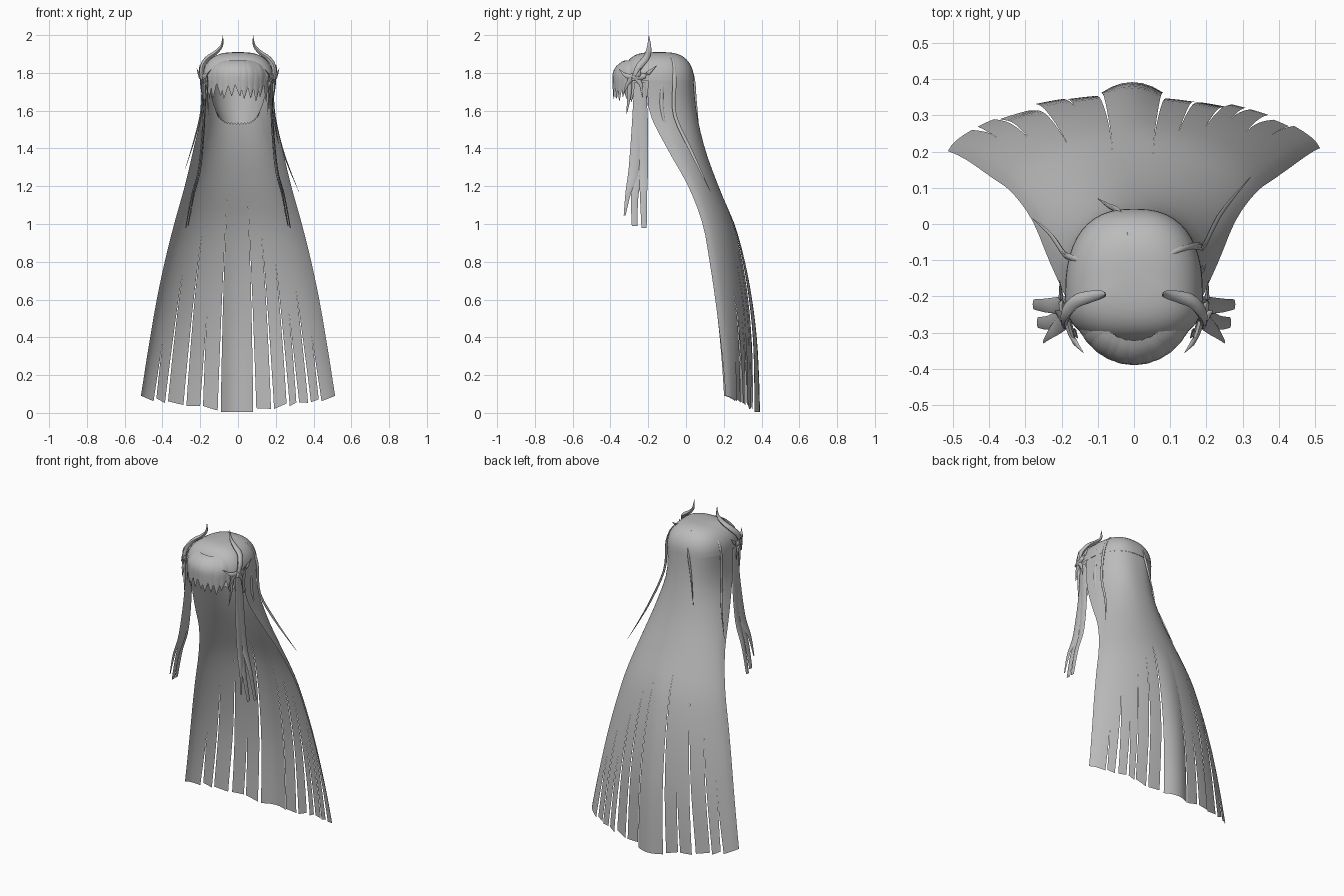
import bpy, bmesh, math, random
from mathutils import Vector

if "Cube" in bpy.data.objects:
    bpy.data.objects.remove(bpy.data.objects["Cube"])

random.seed(4)
mat = bpy.data.materials.new("ash_grey")
mat.diffuse_color = (0.5, 0.5, 0.5, 1)
mat.use_nodes = True
mat.node_tree.nodes["Principled BSDF"].inputs["Base Color"].default_value = mat.diffuse_color


def finish(name, bm, angle=50):
    """Turn a bmesh into a smooth shaded object."""
    bmesh.ops.remove_doubles(bm, verts=bm.verts, dist=1e-4)
    me = bpy.data.meshes.new(name)
    bm.to_mesh(me)
    bm.free()
    me.materials.append(mat)
    ob = bpy.data.objects.new(name, me)
    bpy.context.collection.objects.link(ob)
    bpy.context.view_layer.objects.active = ob
    ob.select_set(True)
    bpy.ops.object.shade_smooth_by_angle(angle=math.radians(angle))
    ob.select_set(False)
    return ob


def grid(bm, rows):
    """Skin a list of equal-length point rows."""
    vs = [[bm.verts.new(p) for p in r] for r in rows]
    for a, b in zip(vs, vs[1:]):
        for i in range(len(a) - 1):
            bm.faces.new((a[i], b[i], b[i + 1], a[i + 1]))


def spline(pts, t):
    """Catmull-Rom sample of tuples, t from 0 to 1."""
    n = len(pts) - 1
    i = min(int(t * n), n - 1)
    f = t * n - i
    p0, p1, p2, p3 = (pts[max(0, min(n, i + k))] for k in (-1, 0, 1, 2))
    return [0.5 * (2 * b + (c - a) * f + (2 * a - 5 * b + 4 * c - d) * f * f
                   + (3 * b - a - 3 * c + d) * f ** 3) for a, b, c, d in zip(p0, p1, p2, p3)]


def tube(bm, pts, steps=12, sides=6, flat=1.0, side=1):
    """Sweep a tapered tube; each point is x, y, z, radius. flat thins it across x."""
    samples = [spline(pts, k / steps) for k in range(steps + 1)]
    ctr = [Vector((s[0] * side, s[1], s[2])) for s in samples]
    rows = []
    for k, c in enumerate(ctr):
        d = (ctr[min(k + 1, steps)] - ctr[max(k - 1, 0)]).normalized()
        ref = Vector((0, 1, 0)) if abs(d.y) < 0.8 else Vector((0, 0, 1))
        a = (ref - d * ref.dot(d)).normalized()
        b = d.cross(a)
        r = max(samples[k][3], 0.0006)
        rows.append([c + a * r * math.cos(j * math.tau / sides)
                     + b * r * flat * math.sin(j * math.tau / sides) for j in range(sides + 1)])
    grid(bm, rows)


# Outline of the long hair: height, half width, front edge y, back y
OUT = [(1.8, .19, -.2, .038), (1.6, .192, -.195, .055), (1.4, .235, -.10, .10),
       (1.2, .282, .012, .172), (1.0, .338, .088, .253), (.8, .388, .125, .302), (.6, .43, .155, .333),
       (.4, .465, .18, .351), (.2, .497, .2, .356), (0, .524, .212, .355)]


def power(v, e):
    return math.copysign(abs(v) ** e, v)


def hair_point(u, z, push=0):
    """Point on the long hair surface, u from -1 to 1 across."""
    _, X, yf, yb = spline(OUT, (1.8 - z) / 1.8)
    k = min(1, max(0, 1.75 - z) / .7)
    th = math.asin(max(-1, min(1, u)))
    return Vector((X * power(math.sin(th), .8 + .2 * k),
                   yf + (yb - yf) * max(0, math.cos(th)) ** (.8 + .58 * k) + push, z))


# Long back hair, cut into strips that part towards the tips
edges = [-1, -.85, -.73, -.54, -.37, -.19, .17, .35, .51, .61, .73, .84, 1]
slits = [0, .35, .75, .95, .5, 1.1, 1.1, .95, .8, .5, .65, .4, 0]
heights = [1.76 - .0683 * k for k in range(25)]
bm = bmesh.new()
for k in range(len(edges) - 1):
    l, r = edges[k], edges[k + 1]
    push, slant = random.uniform(-.01, .006), random.uniform(-.02, .02)
    middle = k == 5
    rows = []
    for z in heights + [None]:
        row = []
        for j in range(7):
            f = j / 6
            zz = z
            if z is None:
                um = l + (r - l) * f
                zz = .004 if middle else max(.003, .008 + .075 * abs(um) ** 1.2 + slant * (f - .5))
            gl = .016 * max(0, 1 - zz / slits[k]) if slits[k] else 0
            gr = .016 * max(0, 1 - zz / slits[k + 1]) if slits[k + 1] else 0
            u = (l + gl) * (1 - f) + (r - gr) * f
            if middle:
                # the middle strip bows outwards
                p = (.01 + .027 * (1 - (2 * f - 1) ** 2)) * max(0, 1 - zz / 1.1)
            else:
                p = push * min(1, 1.4 * max(0, 1 - zz / .5))
            row.append(hair_point(u, zz, p))
        rows.append(row)
    grid(bm, rows)
finish("long_back_hair", bm)

# Crown of the head, fuller at the brow
bm = bmesh.new()
rows = []
for k in range(13):
    phi = k / 12 * math.pi / 2
    row = []
    for j in range(49):
        t = j / 48 * math.tau
        s, c = math.sin(t), math.cos(t)
        rad = max(0, math.cos(phi)) ** (.72 - .22 * max(0, -c))
        x = .19 * power(s, .8)
        y = -.2 + (.242 if c > 0 else -.133) * abs(c) ** .8
        row.append((x * rad, -.13 + (y + .13) * rad, 1.76 + .15 * math.sin(phi) ** .9))
    rows.append(row)
grid(bm, rows)
finish("crown", bm)

# Short under layer at the nape
bm = bmesh.new()
rows = []
for k in range(9):
    f = k / 8
    row = []
    for j in range(41):
        t = -math.pi / 2 + j / 40 * math.pi
        w = .15 - .04 * f ** 3
        z = 1.8 - .265 * f - (.01 * (j % 2) if k == 8 else 0) + .05 * f * abs(math.sin(t)) ** 4
        row.append((w * math.sin(t), -.16 + (.175 - .02 * f) * math.cos(t), z))
    rows.append(row)
grid(bm, rows)
finish("nape_layer", bm)

# Fringe locks with pointed tips, overlapping across the forehead
bm = bmesh.new()
N = 15
for k in range(N):
    a = -1 + 2 * k / (N - 1)
    mid = math.radians(84 * a)
    tip = 1.645 + random.uniform(0, .035) - (.05 if k in (0, N - 1) else 0)
    lean = random.uniform(-.09, .09)
    rows = []
    for f in [i / 11 for i in range(12)]:
        rad = .64 + .36 * math.sin(min(1, f * 1.8) * math.pi / 2) - .04 * max(0, f - .6)
        z = 1.866 + (tip - 1.866) * f ** 1.4
        half = math.radians(9) * (1 if f < .6 else 1 - ((f - .6) / .4) ** 1.4 * .96)
        row = []
        for j in range(5):
            t = mid + half * (j / 2 - 1) + lean * f ** 3
            bulge = rad + .015 * (1 - (j / 2 - 1) ** 2)
            row.append((.172 * bulge * math.sin(t), -.2 - .187 * bulge * max(-.3, math.cos(t)), z))
        rows.append(row)
    grid(bm, rows)
finish("fringe", bm)

# Horns and side pieces, mirrored
HORN = [(.19, -.28, 1.76, .012), (.19, -.25, 1.83, .018), (.163, -.215, 1.875, .019),
        (.118, -.2, 1.908, .016), (.086, -.195, 1.945, .010), (.08, -.197, 1.998, .001)]
SPIKES = [
    [(.19, -.28, 1.78, .02), (.2, -.22, 1.785, .015), (.205, -.155, 1.84, .001)],
    [(.19, -.26, 1.78, .018), (.205, -.25, 1.79, .012), (.218, -.24, 1.825, .001)],
    [(.185, -.27, 1.78, .017), (.17, -.315, 1.785, .012), (.14, -.355, 1.82, .001)],
    [(.18, -.28, 1.78, .016), (.17, -.31, 1.74, .010), (.16, -.33, 1.69, .001)],
    [(.19, -.27, 1.78, .016), (.195, -.24, 1.74, .010), (.19, -.23, 1.67, .001)],
    [(.165, -.3, 1.78, .012), (.165, -.3, 1.69, .011), (.155, -.315, 1.58, .001)]]
LOCKS = [
    [(.175, -.255, 1.75, .02), (.18, -.255, 1.55, .03), (.205, -.275, 1.3, .028),
     (.235, -.305, 1.17, .015), (.25, -.325, 1.045, .005)],
    [(.178, -.25, 1.75, .02), (.18, -.245, 1.55, .03), (.2, -.255, 1.3, .028),
     (.235, -.272, 1.15, .02), (.265, -.272, .99, .015)],
    [(.18, -.235, 1.75, .02), (.183, -.23, 1.55, .028), (.205, -.225, 1.3, .024),
     (.245, -.225, 1.15, .019), (.277, -.222, .98, .014)]]
for side, tag in ((-1, "left"), (1, "right")):
    bm = bmesh.new()
    tube(bm, HORN, steps=18, sides=8, flat=.7, side=side)
    finish(tag + "_horn", bm)
    bm = bmesh.new()
    for s in SPIKES:
        tube(bm, s, steps=8, flat=.6, side=side)
    finish(tag + "_temple_spikes", bm)
    bm = bmesh.new()
    for s in LOCKS:
        tube(bm, s, steps=20, sides=8, flat=.2, side=side)
    finish(tag + "_side_lock", bm)

# Loose flyaway wisps
WISPS = [
    [(-.12, -.11, 1.88, .003), (-.18, -.09, 1.8, .009), (-.195, -.08, 1.6, .009),
     (-.23, -.03, 1.45, .007), (-.28, .015, 1.29, .001)],
    [(.05, -.105, 1.903, .002), (.13, -.07, 1.87, .008), (.178, -.06, 1.76, .01),
     (.193, -.06, 1.58, .009), (.24, .03, 1.38, .008), (.322, .13, 1.17, .001)],
    [(0, -.1, 1.906, .002), (-.02, -.02, 1.88, .007), (-.04, .033, 1.79, .009), (-.07, .05, 1.65, .007),
     (-.1, .07, 1.48, .001)],
    [(.18, -.12, 1.8, .004), (.185, -.13, 1.65, .01), (.197, -.11, 1.52, .006), (.215, -.07, 1.42, .001)]]
bm = bmesh.new()
for w in WISPS:
    tube(bm, w, steps=18, flat=.6)
finish("flyaway_wisps", bm)
